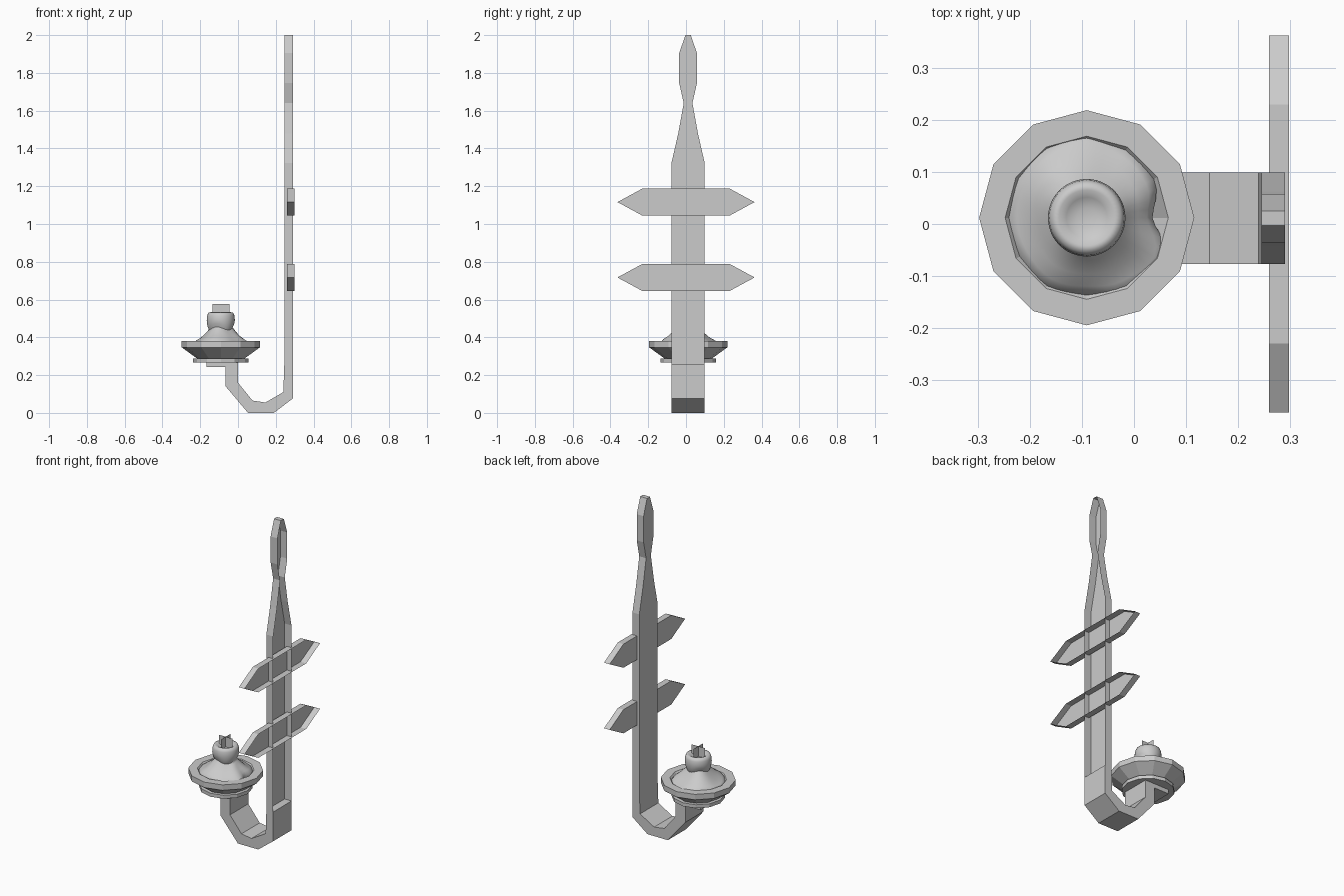
import bpy, bmesh, math

cube = bpy.data.objects.get("Cube")
if cube:
    bpy.data.objects.remove(cube, do_unlink=True)

grey = bpy.data.materials.new("plain_grey")
grey.use_nodes = True
grey.diffuse_color = (0.6, 0.6, 0.6, 1)
grey.node_tree.nodes["Principled BSDF"].inputs["Base Color"].default_value = (0.6, 0.6, 0.6, 1)

CX, CY = -0.091, 0.012      # axis of the dish and candle
Y0, Y1 = -0.077, 0.099      # width of the strap


def finish(name, bm, recalc=True):
    if recalc:
        bmesh.ops.recalc_face_normals(bm, faces=bm.faces)
    mesh = bpy.data.meshes.new(name)
    bm.to_mesh(mesh)
    bm.free()
    mesh.materials.append(grey)
    ob = bpy.data.objects.new(name, mesh)
    bpy.context.collection.objects.link(ob)
    return ob


def prism(name, outline, a, b, place, caps=(True, True)):
    """Extrude a closed outline from depth a to depth b, with optional caps."""
    bm = bmesh.new()
    low = [bm.verts.new(place(p, q, a)) for p, q in outline]
    high = [bm.verts.new(place(p, q, b)) for p, q in outline]
    n = len(outline)
    for i in range(n):
        j = (i + 1) % n
        bm.faces.new((low[i], low[j], high[j], high[i]))
    if caps[0]:
        bm.faces.new(low[::-1])
    if caps[1]:
        bm.faces.new(high)
    return finish(name, bm)


def lathe(name, profile, sides, radius=lambda r, t, k: r, lift=lambda z, t, k: z):
    """Turn (radius, height) points around the candle axis and cap both ends."""
    bm = bmesh.new()
    rings = []
    for k, (r, z) in enumerate(profile):
        ring = []
        for s in range(sides):
            t = math.tau * s / sides
            rr = radius(r, t, k)
            ring.append(bm.verts.new((CX + rr * math.cos(t), CY + rr * math.sin(t), lift(z, t, k))))
        rings.append(ring)
    for lo, hi in zip(rings, rings[1:]):
        for s in range(sides):
            e = (s + 1) % sides
            bm.faces.new((lo[s], lo[e], hi[e], hi[s]))
    bm.faces.new(rings[0][::-1])
    bm.faces.new(rings[-1])
    return finish(name, bm)


def front_plane(x, z, y):
    return (x, y, z)


def side_plane(y, z, x):
    return (x, y, z)


# Curved hook with the shelf that carries the dish
hook = [(0.291, 0.255), (0.291, 0.077), (0.19, 0), (0.053, 0), (-0.065, 0.14),
        (-0.065, 0.242), (-0.167, 0.242), (-0.167, 0.268), (0, 0.268), (0, 0.16),
        (0.077, 0.065), (0.145, 0.055), (0.24, 0.11), (0.245, 0.255)]
prism("hook", hook, Y0, Y1, front_plane)

# Tall post, an open channel towards +x with a pinched finial
half = [(0.088, 0.255), (0.088, 1.323), (0.052, 1.48), (0.023, 1.64),
        (0.047, 1.746), (0.047, 1.905), (0.014, 2.0)]
mid = (Y0 + Y1) / 2
post = [(mid + w, z) for w, z in half] + [(mid - w, z) for w, z in reversed(half)]
prism("post", post, 0.245, 0.291, side_plane, caps=(True, False))

# Two pointed crossbars, open towards +x as well
for name, z in (("lower_crossbar", 0.717), ("upper_crossbar", 1.116)):
    bar = [(-0.363, z), (-0.23, z - 0.072), (0.23, z - 0.072),
           (0.363, z), (0.23, z + 0.072), (-0.23, z + 0.072)]
    prism(name, bar, 0.26, 0.298, side_plane, caps=(True, False))

# Base plate and faceted drip dish
lathe("base_plate", [(0.147, 0.268), (0.147, 0.289)], 12)
lathe("drip_dish", [(0.127, 0.289), (0.207, 0.347), (0.207, 0.38),
                    (0.157, 0.38), (0.12, 0.335)], 12)

# Melted wax: uneven skirt that blends into a round stub with a hollow top
lobes = [0.118, 0.15, 0.158, 0.172, 0.165, 0.158, 0.155, 0.15, 0.158, 0.15, 0.166, 0.187]
wax = [(0.9, 0.335), (1.0, 0.352), (0.98, 0.37), (0.86, 0.385), (0.7, 0.4), (0.56, 0.42),
       (0.45, 0.437), (0.4, 0.447), (0.45, 0.465), (0.475, 0.49), (0.46, 0.515),
       (0.42, 0.53), (0.34, 0.533), (0.25, 0.522), (0.12, 0.515)]


def wax_radius(r, t, k):
    u = t / math.tau * len(lobes)
    i = int(u) % len(lobes)
    f = u - int(u)
    f = f * f * (3 - 2 * f)
    edge = lobes[i] * (1 - f) + lobes[(i + 1) % len(lobes)] * f
    blend = max(0, 1 - k / 7)
    return r * (edge * blend + 0.157 * (1 - blend))


def wax_lift(z, t, k):
    return z + (0.008 * math.sin(3 * t + 1) if 2 < k < 9 else 0)


stub = lathe("melted_wax", wax, 48, wax_radius, wax_lift)
bpy.ops.object.select_all(action="DESELECT")
stub.select_set(True)
bpy.context.view_layer.objects.active = stub
bpy.ops.object.shade_smooth_by_angle(angle=math.radians(60))

# Flame: two thin crossed sheets
bm = bmesh.new()
for dx, dy in ((0.045, 0), (0, 0.045)):
    bm.faces.new([bm.verts.new((CX + s * dx, CY + s * dy, z))
                  for s, z in ((-1, 0.49), (1, 0.49), (1, 0.577), (-1, 0.577))])
finish("flame_sheets", bm, recalc=False)
